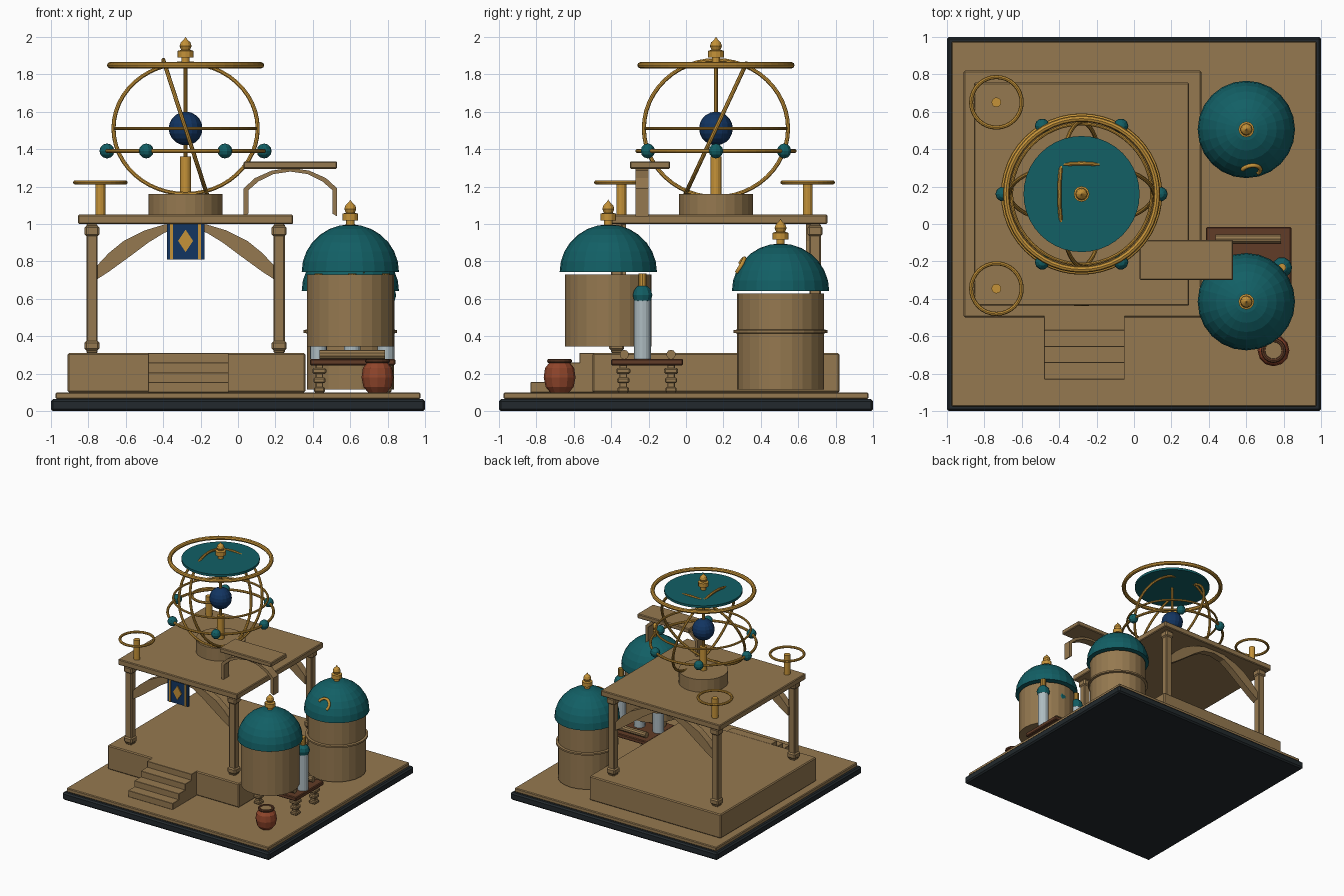
import bpy, bmesh
from math import sin, cos, pi, radians, sqrt

old = bpy.data.objects.get("Cube")
if old:
    bpy.data.objects.remove(old, do_unlink=True)


def material(name, r, g, b):
    m = bpy.data.materials.new(name)
    m.use_nodes = True
    m.diffuse_color = (r, g, b, 1)
    m.node_tree.nodes["Principled BSDF"].inputs["Base Color"].default_value = (r, g, b, 1)
    return m


STONE = material("sandstone", .30, .19, .08)
GOLD = material("gold", .56, .29, .04)
TEAL = material("teal", .006, .115, .13)
NAVY = material("navy", .006, .035, .12)
DARK = material("dark slate", .016, .022, .026)
CLAY = material("terracotta", .28, .06, .024)
WOOD = material("dark wood", .12, .045, .02)
GLASS = material("pale glass", .42, .50, .53)


def finish(name, bm, mat, loc=(0, 0, 0), bevel=0):
    bmesh.ops.recalc_face_normals(bm, faces=bm.faces)
    me = bpy.data.meshes.new(name)
    bm.to_mesh(me)
    bm.free()
    me.materials.append(mat)
    ob = bpy.data.objects.new(name, me)
    ob.location = loc
    bpy.context.collection.objects.link(ob)
    if bevel:
        mod = ob.modifiers.new("soft edge", "BEVEL")
        mod.width = bevel
    return ob


def box(name, x, y, z, mat, bevel=.006):
    """Box from (low, high) ranges."""
    bm = bmesh.new()
    bmesh.ops.create_cube(bm, size=1)
    for v in bm.verts:
        v.co = [r[0] if c < 0 else r[1] for c, r in zip(v.co, (x, y, z))]
    return finish(name, bm, mat, bevel=bevel)


def block(name, x, y, w, z, mat, bevel=.006):
    return box(name, (x - w / 2, x + w / 2), (y - w / 2, y + w / 2), z, mat, bevel)


def lathe(name, profile, loc, mat, sides=24):
    """Turn a (radius, height) profile around the vertical axis."""
    bm = bmesh.new()
    rows = []
    for r, z in profile:
        n = 1 if r == 0 else sides
        rows.append([bm.verts.new((r * cos(2 * pi * i / sides), r * sin(2 * pi * i / sides), z))
                     for i in range(n)])
    for a, b in zip(rows, rows[1:]):
        for i in range(sides):
            j = (i + 1) % sides
            quad = [a[i % len(a)], a[j % len(a)], b[j % len(b)], b[i % len(b)]]
            bm.faces.new(list(dict.fromkeys(quad)))
    for row in (rows[0], rows[-1]):
        if len(row) > 1:
            bm.faces.new(row)
    return finish(name, bm, mat, loc)


def cylinder(name, r, h, loc, mat, sides=24):
    return lathe(name, [(r, 0), (r, h)], loc, mat, sides)


def ball(name, r, loc, mat, sides=12, rings=8):
    prof = [(0 if k in (0, rings) else r * sin(pi * k / rings), -r * cos(pi * k / rings))
            for k in range(rings + 1)]
    return lathe(name, prof, loc, mat, sides)


def ring(name, r, tube, loc, mat, rot=(0, 0, 0), segs=48):
    bpy.ops.mesh.primitive_torus_add(major_radius=r, minor_radius=tube, major_segments=segs,
                                     minor_segments=8, location=loc,
                                     rotation=[radians(a) for a in rot])
    ob = bpy.context.object
    ob.name = name
    ob.data.materials.append(mat)
    return ob


def plate(name, outline, y, depth, mat):
    """Extrude an (x, z) outline along y."""
    bm = bmesh.new()
    f = bm.faces.new([bm.verts.new((x, y, z)) for x, z in outline])
    ext = bmesh.ops.extrude_face_region(bm, geom=[f])["geom"]
    for v in ext:
        if isinstance(v, bmesh.types.BMVert):
            v.co.y += depth
    return finish(name, bm, mat)


def arch(name, cx, outer, inner, y, depth, mat):
    """Left half edges, mirrored about cx; the last point lies on the centre."""
    full = lambda half: half + [(-x, z) for x, z in reversed(half[:-1])]
    bm = bmesh.new()
    lines = [[[bm.verts.new((cx + x, yy, z)) for x, z in full(h)] for h in (outer, inner)]
             for yy in (y, y + depth)]
    (fo, fi), (bo, bi) = lines
    for a, b in ((fo, fi), (bo, bi), (fo, bo), (fi, bi)):
        for i in range(len(a) - 1):
            bm.faces.new((a[i], a[i + 1], b[i + 1], b[i]))
    for e in (0, -1):
        bm.faces.new((fo[e], fi[e], bi[e], bo[e]))
    return finish(name, bm, mat)


def finial(name, x, y, z):
    lathe(name, [(.022, -.03), (.022, .02), (.042, .02), (.042, .055), (.024, .06), (.032, .08),
                 (.026, .1), (.01, .115), (0, .13)], (x, y, z), GOLD, 12)


# Ground slabs, raised platform and stairs
box("base_slab", (-1, 1), (-1, 1), (0, .065), DARK, .012)
box("courtyard_floor", (-.975, .975), (-.975, .975), (.065, .1), STONE)
box("platform", (-.91, .36), (-.5, .82), (.1, .31), STONE, .008)
for i in range(4):
    box("stair_step", (-.48, -.05), (-.83 + i * .087, -.49), (.1, .155 + i * .052), STONE, .002)

# Pavilion: posts, arches and deck
CX, CY = -.28, .16
for sx in (-1, 1):
    for sy in (-1, 1):
        x, y = CX + sx * .5, CY + sy * .53
        block("post", x, y, .06, (.31, 1), STONE)
        block("post_foot", x, y, .08, (.325, .375), STONE, .01)
        block("post_capital", x, y, .08, (.935, .99), STONE, .01)
for sy in (-1, 1):
    arch("pavilion_arch", CX, [(-.48, .77), (-.41, .845), (-.33, .91), (-.22, .965), (-.11, .998), (0, 1)],
         [(-.48, .7), (-.41, .745), (-.3, .825), (-.2, .9), (-.11, .955), (0, .975)],
         CY + sy * .51 - .03, .06, STONE)
box("deck", (CX - .575, CX + .575), (CY - .595, CY + .595), (1, 1.05), STONE)

# Banner with stripes and diamond
box("banner", (CX - .1, CX + .1), (-.43, -.41), (.81, 1), NAVY, 0)
for s in (-1, 1):
    box("banner_stripe", (CX + s * .075 - .008, CX + s * .075 + .008), (-.436, -.43), (.81, 1), GOLD, 0)
plate("banner_diamond", [(CX, .85), (CX + .04, .91), (CX, .97), (CX - .04, .91)], -.438, .008, GOLD)

# Sphere of rings on its pedestal
cylinder("pedestal", .197, .11, (CX, CY, 1.05), STONE)
cylinder("sphere_column", .03, .2, (CX, CY, 1.16), GOLD, 16)
cylinder("sphere_axis", .011, .52, (CX, CY, 1.35), GOLD, 10)
ball("central_globe", .09, (CX, CY, 1.51), NAVY, 16, 10)
ring("leaning_ring", .385, .011, (CX, CY, 1.51), GOLD, (65, 0, 0))
ring("crossing_ring", .385, .011, (CX, CY, 1.51), GOLD, (0, 72, 0))
ring("middle_ring", .375, .009, (CX, CY, 1.51), GOLD)
ring("planet_ring", .42, .011, (CX, CY, 1.39), GOLD)
for i in range(6):
    a = i * pi / 3
    ball("planet", .04, (CX + .42 * cos(a), CY + .42 * sin(a), 1.39), TEAL, 10, 6)
ring("crown_ring", .403, .017, (CX, CY, 1.848), GOLD)
cylinder("crown_disc", .31, .02, (CX, CY, 1.838), TEAL, 40)
finial("crown_finial", CX, CY, 1.87)

# Hoop stands on the deck
for y in (.65, -.345):
    cylinder("hoop_stand", .026, .17, (-.735, y, 1.05), GOLD, 12)
    ring("hoop", .135, .011, (-.735, y, 1.222), GOLD, segs=32)

# Footbridge with its arch
box("bridge_walkway", (.03, .53), (-.3, -.085), (1.295, 1.335), STONE)
arch("bridge_arch", .28, [(-.25, 1.04), (-.25, 1.19), (-.19, 1.245), (-.1, 1.285), (0, 1.3)],
     [(-.225, 1.055), (-.225, 1.18), (-.17, 1.228), (-.09, 1.267), (0, 1.28)], -.27, .07, STONE)

# Domed towers
for label, y, low, top, rim in (("front", -.415, .345, .73, .743), ("back", .505, .115, .63, .641)):
    cylinder(label + "_tower", .232, top - low, (.6, y, low), STONE)
    quarter = [(.26 * cos(k * pi / 14), .255 * sin(k * pi / 14)) for k in range(7)] + [(0, .255)]
    lathe(label + "_dome", quarter, (.6, y, rim), TEAL)
    finial(label + "_dome_finial", .6, y, rim + .257)
lathe("tower_band", [(.23, 0), (.25, .004), (.25, .018), (.23, .022)], (.6, .505, .415), STONE)

# Crescent on the back dome
curve = bpy.data.curves.new("dome_crescent", "CURVE")
curve.dimensions = "3D"
curve.bevel_depth = .011
curve.bevel_resolution = 2
spline = curve.splines.new("POLY")
spline.points.add(14)
for i, p in enumerate(spline.points):
    a = radians(-40 + i * 14)
    dx, dz = .025 + .05 * cos(a), .13 + .045 * sin(a)
    p.co = (.6 + dx, .505 - sqrt(.262 ** 2 - dx * dx - dz * dz), .641 + dz, 1)
curve.materials.append(GOLD)
bpy.context.collection.objects.link(bpy.data.objects.new("dome_crescent", curve))

# Bench carrying three glass tubes
box("bench_top", (.385, .84), (-.4, -.015), (.245, .28), WOOD)
for x in (.435, .79):
    for y in (-.335, -.08):
        block("bench_leg", x, y, .04, (.1, .25), STONE, .003)
        for z, w in ((.1, .06), (.15, .065), (.2, .075)):
            block("leg_collar", x, y, w, (z, z + .03), STONE, .007)
for y in (-.33, -.08):
    rail = cylinder("bench_rail", .025, .35, (.435, y, .303), STONE, 10)
    rail.rotation_euler.y = pi / 2
for x in (.43, .61, .79):
    cylinder("glass_tube", .045, .32, (x, -.232, .28), GLASS, 16)
    ball("tube_stopper", .055, (x, -.232, .62), TEAL, 10, 6)
    cylinder("tube_tip", .022, .07, (x, -.232, .665), GOLD, 10)

# Clay pot
POT = (.745, -.675, .1)
lathe("pot", [(.05, 0), (.075, .03), (.085, .08), (.078, .13), (.055, .16), (.045, .165)], POT, CLAY, 12)
ring("pot_rim", .055, .012, (POT[0], POT[1], .268), WOOD, segs=16)
cylinder("pot_filling", .047, .01, (POT[0], POT[1], .262), STONE, 12)
